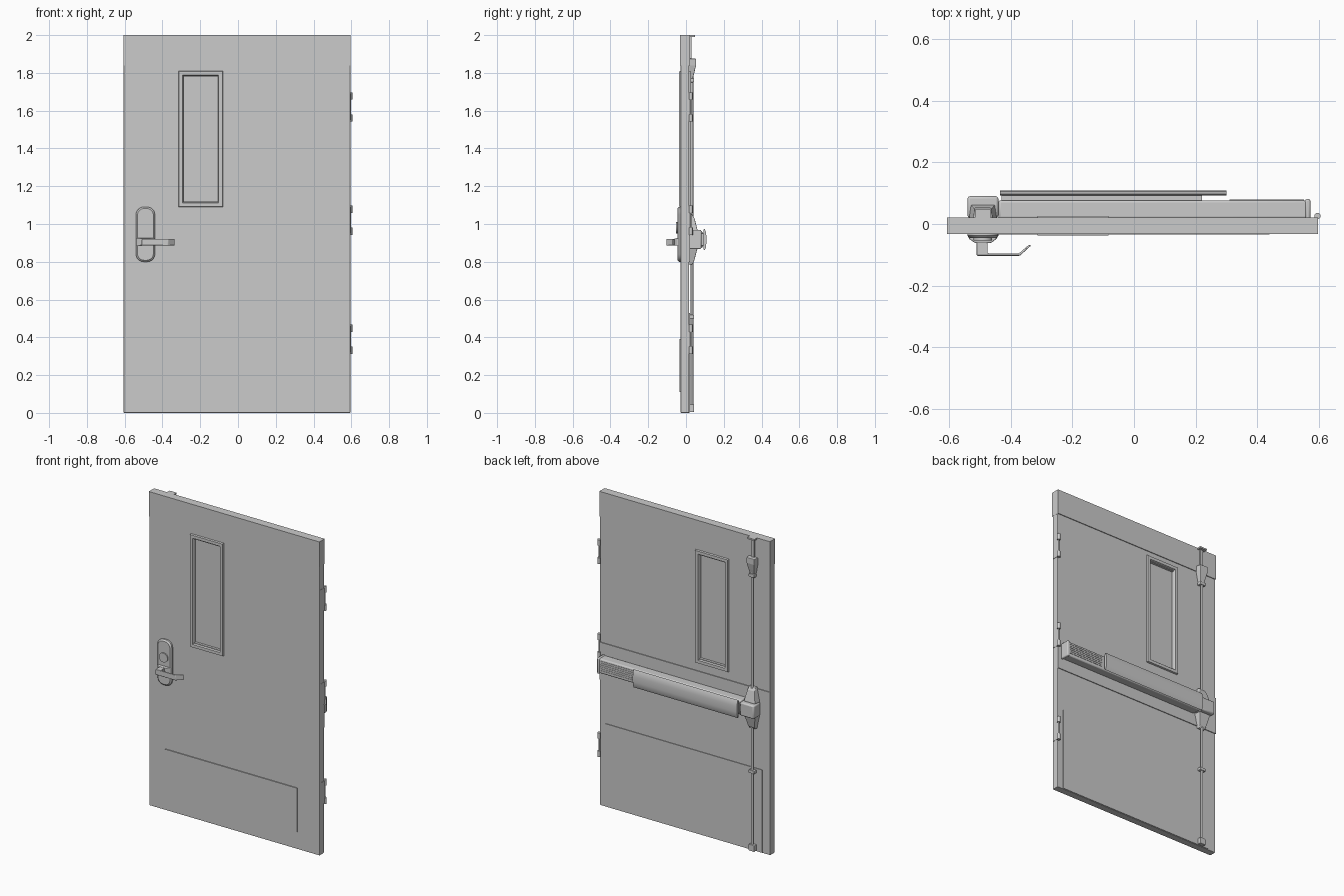
import bpy, bmesh, math
from mathutils import Vector

if "Cube" in bpy.data.objects:
    bpy.data.objects.remove(bpy.data.objects["Cube"])

grey = bpy.data.materials.new("light_grey_metal")
grey.use_nodes = True
grey.diffuse_color = (0.6, 0.6, 0.6, 1)
grey.node_tree.nodes["Principled BSDF"].inputs["Base Color"].default_value = (0.6, 0.6, 0.6, 1)


def finish(name, bm, bevel=0, smooth=False, segments=2):
    bmesh.ops.recalc_face_normals(bm, faces=bm.faces)
    mesh = bpy.data.meshes.new(name)
    bm.to_mesh(mesh)
    bm.free()
    mesh.materials.append(grey)
    ob = bpy.data.objects.new(name, mesh)
    bpy.context.collection.objects.link(ob)
    if bevel:
        mod = ob.modifiers.new("soft_edges", "BEVEL")
        mod.width, mod.segments = bevel, segments
        mod.limit_method = "ANGLE"
    if smooth:
        bpy.ops.object.select_all(action="DESELECT")
        ob.select_set(True)
        bpy.context.view_layer.objects.active = ob
        bpy.ops.object.shade_smooth_by_angle(angle=math.radians(35))
    return ob


def loft(name, rings, closed=False, **opts):
    """Skin equal point rings; closed joins last to first, otherwise caps."""
    bm = bmesh.new()
    loops = [[bm.verts.new(p) for p in ring] for ring in rings]
    pairs = list(zip(loops, loops[1:]))
    if closed:
        pairs.append((loops[-1], loops[0]))
    else:
        bm.faces.new(loops[0])
        bm.faces.new(loops[-1])
    n = len(loops[0])
    for a, b in pairs:
        for i in range(n):
            j = (i + 1) % n
            bm.faces.new((a[i], a[j], b[j], b[i]))
    return finish(name, bm, **opts)


def box(name, x, y, z, **opts):
    ring = lambda h: [(x[0], y[0], h), (x[1], y[0], h), (x[1], y[1], h), (x[0], y[1], h)]
    return loft(name, [ring(z[0]), ring(z[1])], **opts)


def rect(x, z, y, inset=0):
    a, b, c, d = x[0] + inset, x[1] - inset, z[0] + inset, z[1] - inset
    return [(a, y, c), (b, y, c), (b, y, d), (a, y, d)]


def rounded(cx, cz, w, h, r, y, steps=6):
    """Rounded rectangle facing along y."""
    pts = []
    for k, (sx, sz) in enumerate([(1, 1), (-1, 1), (-1, -1), (1, -1)]):
        for i in range(steps + 1):
            t = (k + i / steps) * math.pi / 2
            pts.append((cx + sx * (w - r) + r * math.cos(t), y,
                        cz + sz * (h - r) + r * math.sin(t)))
    return pts


def cylinder(name, start, end, r, sides=16):
    a, b = Vector(start), Vector(end)
    bm = bmesh.new()
    bmesh.ops.create_cone(bm, cap_ends=True, segments=sides, radius1=r, radius2=r,
                          depth=(b - a).length)
    rot = (b - a).to_track_quat("Z", "Y").to_matrix()
    for v in bm.verts:
        v.co = rot @ v.co + (a + b) / 2
    return finish(name, bm, smooth=True)


LEFT, RIGHT = 0.595, -0.605
FRONT, BACK = -0.028, 0.016
ROD = -0.49

# Door slab with a window opening
slab = box("door_slab", (RIGHT, LEFT), (FRONT, BACK), (0, 1.998), bevel=0.003)
cutter = box("window_cutter", (-0.29, -0.105), (-0.1, 0.1), (1.12, 1.78))
cutter.hide_render = True
cutter.hide_viewport = True
cut = slab.modifiers.new("window_opening", "BOOLEAN")
cut.object, cut.operation, cut.solver = cutter, "DIFFERENCE", "EXACT"

# Window frames and pane
box("window_pane", (-0.292, -0.103), (-0.012, 0), (1.118, 1.782))
wx, wz = (-0.315, -0.08), (1.09, 1.81)
for name, face, out in (("front_window_frame", FRONT, -0.038), ("back_window_frame", BACK, 0.026)):
    loft(name, [rect(wx, wz, face), rect(wx, wz, out, 0.003),
                rect(wx, wz, out, 0.022), rect(wx, wz, face, 0.026)], closed=True)

# Reinforcing bands and kick plates
box("top_band", (RIGHT - 0.001, LEFT + 0.001), (-0.032, 0.021), (1.84, 2.0))
box("middle_band", (RIGHT - 0.001, LEFT), (BACK - 0.002, 0.021), (0.8, 1.04))
box("front_kick_plate", (-0.49, 0.44), (-0.034, FRONT + 0.002), (0.11, 0.39))
box("back_kick_plate", (-0.55, 0.555), (BACK - 0.002, 0.02), (0.003, 0.53))

# Hinges: leaf on the edge and two knuckle caps
for i, z in enumerate((0.39, 1.02, 1.62)):
    box(f"hinge_leaf_{i}", (LEFT - 0.005, LEFT + 0.002), (-0.02, 0.022), (z - 0.07, z + 0.07))
    cylinder(f"hinge_pin_{i}", (0.595, 0.026, z - 0.07), (0.595, 0.026, z + 0.07), 0.004, 10)
    for side in (-1, 1):
        c = z + side * 0.058
        cylinder(f"hinge_knuckle_{i}_{side}", (0.595, 0.026, c - 0.019), (0.595, 0.026, c + 0.019), 0.01)

# Front lock plate, key cylinder and lever
loft("lock_plate", [rounded(ROD, 0.945, 0.05, 0.145, 0.04, FRONT + 0.002),
                    rounded(ROD, 0.945, 0.05, 0.145, 0.04, -0.038),
                    rounded(ROD, 0.945, 0.042, 0.137, 0.035, -0.046)], smooth=True)
cylinder("key_cylinder", (ROD, -0.04, 0.98), (ROD, -0.053, 0.98), 0.03, 24)
loft("lever_base", [rect((-0.54, -0.44), (0.885, 0.925), -0.036),
                    rect((-0.535, -0.445), (0.885, 0.925), -0.048),
                    rect((-0.515, -0.465), (0.887, 0.923), -0.062)], bevel=0.003)
lever = [(-0.51, -0.055), (-0.51, -0.103), (-0.37, -0.103), (-0.334, -0.07),
         (-0.339, -0.066), (-0.373, -0.095), (-0.475, -0.095), (-0.475, -0.055)]
loft("lever_handle", [[(x, y, z) for x, y in lever] for z in (0.886, 0.921)], bevel=0.003, smooth=True)

# Push bar: rail, carrier, curved pad and ribs on the exposed rail
box("push_bar_rail", (-0.44, 0.57), (BACK, 0.077), (0.872, 0.965), bevel=0.008, smooth=True)
box("push_bar_end_cap", (0.555, 0.572), (BACK, 0.081), (0.868, 0.969), bevel=0.006, smooth=True)
box("push_pad_carrier", (-0.43, 0.22), (0.07, 0.098), (0.885, 0.95))
pad = [(0.092, 0.868), (0.098, 0.86), (0.105, 0.875), (0.108, 0.9), (0.108, 0.935),
       (0.105, 0.96), (0.098, 0.975), (0.092, 0.967)]
loft("push_pad", [[(x, y, z) for y, z in pad] for x in (-0.435, 0.3)], smooth=True)
for i in range(6):
    z = 0.888 + i * 0.012
    box(f"rail_rib_{i}", (0.31, 0.552), (0.075, 0.079), (z, z + 0.005))


def tapered(name, sections, **opts):
    """Housing on the back face from (height, half width, depth) sections."""
    loft(name, [[(ROD - w, BACK, z), (ROD + w, BACK, z), (ROD + w * 0.85, y, z), (ROD - w * 0.85, y, z)]
                for z, w, y in sections], **opts)


# Lock housing with latch head
tapered("lock_housing", [(0.785, 0.024, 0.032), (0.8, 0.028, 0.042), (0.875, 0.045, 0.062),
                         (0.965, 0.045, 0.062), (1.03, 0.03, 0.045), (1.05, 0.026, 0.032)], bevel=0.003)
box("latch_head", (-0.54, -0.44), (0.02, 0.09), (0.875, 0.96), bevel=0.008, smooth=True)

# Vertical rods, top latch, strike and rod guides
cylinder("upper_rod", (ROD, 0.032, 1.04), (ROD, 0.032, 1.79), 0.007, 12)
cylinder("lower_rod", (ROD, 0.032, 0.01), (ROD, 0.032, 0.8), 0.007, 12)
tapered("top_latch", [(1.77, 0.018, 0.036), (1.8, 0.024, 0.044), (1.84, 0.032, 0.053),
                      (1.875, 0.032, 0.053)], bevel=0.003)
box("latch_bolt", (ROD - 0.01, ROD + 0.01), (0.02, 0.03), (1.87, 1.995))
box("top_strike", (ROD - 0.025, ROD + 0.025), (0.018, 0.047), (1.99, 2.0))
for i, (z, h) in enumerate(((0.025, 0.02), (0.51, 0.01), (1.76, 0.01))):
    box(f"rod_guide_{i}", (ROD - 0.02, ROD + 0.02), (BACK, 0.042), (z - h, z + h), bevel=0.003)
